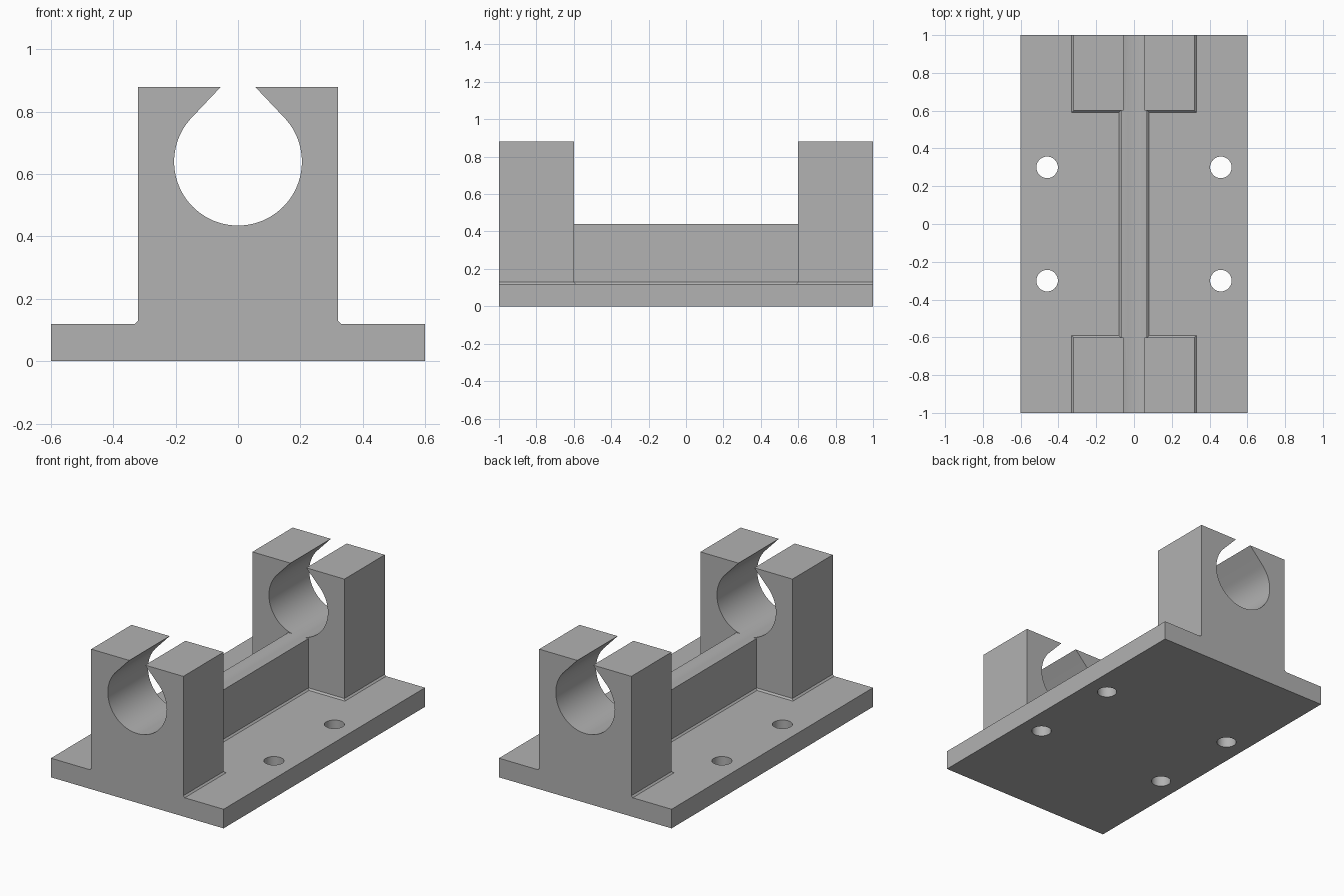
import bpy, bmesh, math

cube = bpy.data.objects.get("Cube")
if cube:
    bpy.data.objects.remove(cube, do_unlink=True)

grey = bpy.data.materials.new("plain grey")
grey.use_nodes = True
colour = (0.445, 0.445, 0.445, 1)
grey.diffuse_color = colour
grey.node_tree.nodes["Principled BSDF"].inputs["Base Color"].default_value = colour


def loft(name, bottom, top):
    """Solid between two matching rings of points."""
    bm = bmesh.new()
    a = [bm.verts.new(p) for p in bottom]
    b = [bm.verts.new(p) for p in top]
    bm.faces.new(a)
    bm.faces.new(b)
    for i in range(len(a)):
        j = (i + 1) % len(a)
        bm.faces.new((a[i], a[j], b[j], b[i]))
    bmesh.ops.recalc_face_normals(bm, faces=bm.faces)
    mesh = bpy.data.meshes.new(name)
    bm.to_mesh(mesh)
    bm.free()
    mesh.materials.append(grey)
    obj = bpy.data.objects.new(name, mesh)
    bpy.context.collection.objects.link(obj)
    return obj


def rect(x, y0, y1, z):
    return [(-x, y0, z), (x, y0, z), (x, y1, z), (-x, y1, z)]


def block(name, x, y0, y1, z0, z1):
    return loft(name, rect(x, y0, y1, z0), rect(x, y0, y1, z1))


def circle(x, y, r, z, n=48):
    return [(x + r * math.cos(math.tau * i / n), y + r * math.sin(math.tau * i / n), z)
            for i in range(n)]


def combine(target, tool, operation):
    mod = target.modifiers.new(operation, 'BOOLEAN')
    mod.operation = operation
    mod.solver = 'EXACT'
    mod.object = tool
    bpy.context.view_layer.objects.active = target
    bpy.ops.object.modifier_apply(modifier=mod.name)
    bpy.data.objects.remove(tool, do_unlink=True)


# Mounting plate with the central rib
FLOOR, FILLET, TOP = 0.12, 0.01, 0.88
holder = block("shaft_holder", 0.6, -1, 1, 0, FLOOR)
combine(holder, block("rib", 0.07, -0.8, 0.8, 0.05, 0.44), 'UNION')
combine(holder, loft("rib_fillet", rect(0.08, -0.8, 0.8, FLOOR),
                     rect(0.07, -0.8, 0.8, FLOOR + FILLET)), 'UNION')

# End towers with a small fillet at the foot
for side in (-1, 1):
    y0, y1 = sorted((side, side * 0.6))
    f0, f1 = sorted((side, side * (0.6 - FILLET)))
    combine(holder, block("tower", 0.32, y0, y1, 0.05, TOP), 'UNION')
    combine(holder, loft("tower_fillet", rect(0.32 + FILLET, f0, f1, FLOOR),
                         rect(0.32, y0, y1, FLOOR + FILLET)), 'UNION')

# Keyhole bore: round below, closing at 45 degrees to a narrow slot on top
R, CZ, STEPS = 0.205, 0.64, 60
arc = [math.radians(135 + 270 * i / STEPS) for i in range(STEPS + 1)]
outline = [(R * math.cos(a), CZ + R * math.sin(a)) for a in arc]
outline += [(0.055, TOP), (0.055, 1), (-0.055, 1), (-0.055, TOP)]
combine(holder, loft("bore", [(x, -1.2, z) for x, z in outline],
                     [(x, 1.2, z) for x, z in outline]), 'DIFFERENCE')

# Four screw holes
for x in (-0.46, 0.46):
    for y in (-0.3, 0.3):
        combine(holder, loft("screw_hole", circle(x, y, 0.057, -0.1),
                             circle(x, y, 0.057, 0.3)), 'DIFFERENCE')

# Smooth the round surfaces and keep the edges sharp
bpy.ops.object.select_all(action='DESELECT')
holder.select_set(True)
bpy.context.view_layer.objects.active = holder
bpy.ops.object.shade_smooth_by_angle(angle=math.radians(25))
